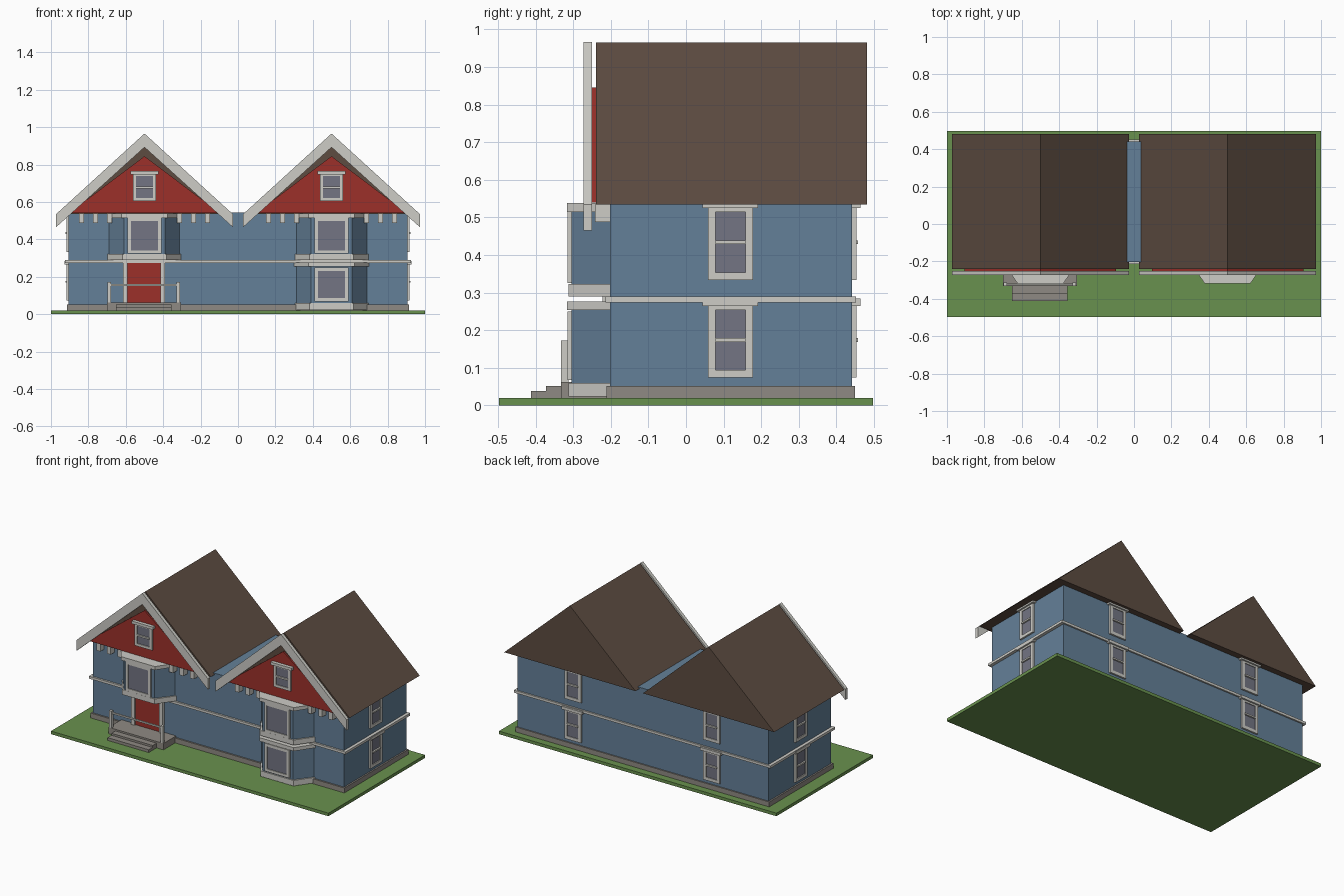
import bpy, bmesh, math
from mathutils import Matrix, Vector

if "Cube" in bpy.data.objects:
    bpy.data.objects.remove(bpy.data.objects["Cube"])


def srgb(r, g, b):
    def lin(c):
        c /= 255
        return c / 12.92 if c <= 0.04045 else ((c + 0.055) / 1.055) ** 2.4
    return (lin(r), lin(g), lin(b), 1)


def material(name, *rgb):
    m = bpy.data.materials.new(name)
    m.diffuse_color = srgb(*rgb)
    m.use_nodes = True
    m.node_tree.nodes["Principled BSDF"].inputs["Base Color"].default_value = m.diffuse_color
    return m


BLUE = material("blue_siding", 100, 128, 152)
TRIM = material("trim_white", 205, 204, 198)
RED = material("red_paint", 156, 48, 42)
ROOF = material("roof_brown", 93, 76, 65)
GRASS = material("grass_green", 105, 145, 78)
STONE = material("stone_grey", 143, 138, 131)
GLASS = material("glass_grey", 115, 117, 131)


def make(name, bm, mat):
    bmesh.ops.recalc_face_normals(bm, faces=bm.faces)
    me = bpy.data.meshes.new(name)
    bm.to_mesh(me)
    bm.free()
    me.materials.append(mat)
    ob = bpy.data.objects.new(name, me)
    bpy.context.collection.objects.link(ob)
    return ob


def boxes(name, mat, *spans, matrix=Matrix()):
    """One object from boxes given as (x0, x1, y0, y1, z0, z1)."""
    bm = bmesh.new()
    for x0, x1, y0, y1, z0, z1 in spans:
        c = Vector((x0 + x1, y0 + y1, z0 + z1)) / 2
        s = Matrix.Diagonal((x1 - x0, y1 - y0, z1 - z0, 1))
        bmesh.ops.create_cube(bm, size=1, matrix=matrix @ Matrix.Translation(c) @ s)
    return make(name, bm, mat)


def prism(name, mat, points, to3d, a, b):
    """Extrude a 2D outline between depths a and b."""
    bm = bmesh.new()
    lo = [bm.verts.new(to3d(u, v, a)) for u, v in points]
    hi = [bm.verts.new(to3d(u, v, b)) for u, v in points]
    bm.faces.new(lo)
    bm.faces.new(hi)
    for i in range(len(points)):
        j = (i + 1) % len(points)
        bm.faces.new((lo[i], lo[j], hi[j], hi[i]))
    return make(name, bm, mat)


def front(u, v, d):
    return (u, d, v)


def plan(u, v, d):
    return (u, v, d)


def window(name, x, y, angle, z0, z1, half, border, rail=None, cap=None):
    """Framed window on a wall; local -y points outwards."""
    m = Matrix.Translation((x, y, 0)) @ Matrix.Rotation(angle, 4, 'Z')
    g, t = half - border, 0.011
    bars = [(-half, -g, -t, 0, z0, z1), (g, half, -t, 0, z0, z1),
            (-g, g, -t, 0, z0, z0 + border), (-g, g, -t, 0, z1 - border, z1)]
    if rail:
        bars.append((-g, g, -0.016, 0, rail - 0.005, rail + 0.005))
    if cap:
        bars.append((-half - 0.014, half + 0.014, -0.022, 0, cap[0], cap[1]))
    boxes(name + "_frame", TRIM, *bars, matrix=m)
    boxes(name + "_glass", GLASS, (-g, g, -0.006, 0, z0 + border, z1 - border), matrix=m)


# Ground, foundation, walls and belt course
boxes("lawn", GRASS, (-1, 1, -0.497, 0.497, 0, 0.02))
boxes("foundation", STONE, (-0.915, 0.915, -0.212, 0.45, 0.02, 0.052))
boxes("walls", BLUE, (-0.905, 0.905, -0.202, 0.442, 0.052, 0.545))
boxes("belt_course", TRIM, (-0.925, 0.925, -0.214, 0.452, 0.274, 0.29))


def bay_part(name, mat, cx, grow, z0, z1):
    f, w, y = 0.11 + grow, 0.19 + grow, -0.304 - grow
    prism(name, mat, [(cx - w, -0.2), (cx - f, y), (cx + f, y), (cx + w, -0.2)], plan, z0, z1)


def bay(name, cx, sill, wall0, wall1, cap):
    """Three-sided bay with sill, cornice and front window."""
    bay_part(name + "_sill", TRIM, cx, 0.008, sill, wall0)
    bay_part(name + "_wall", BLUE, cx, 0, wall0, wall1)
    bay_part(name + "_cornice", TRIM, cx, 0.013, wall1, cap)


for side, cx in (("left", -0.5), ("right", 0.5)):
    # Roof, red gable and barge boards
    h = 0.473
    prism(side + "_roof", ROOF, [(cx - h, 0.535), (cx + h, 0.535), (cx, 0.965)],
          front, -0.24, 0.482)
    prism(side + "_gable", RED, [(cx - 0.405, 0.54), (cx + 0.405, 0.54), (cx, 0.845)],
          front, -0.25, -0.235)
    prism(side + "_barge_board", TRIM,
          [(cx - h, 0.535), (cx, 0.966), (cx + h, 0.535),
           (cx + h, 0.465), (cx, 0.893), (cx - h, 0.465)], front, -0.272, -0.25)
    window(side + "_gable_window", cx, -0.25, 0, 0.605, 0.755, 0.062, 0.017, 0.677,
           (0.747, 0.765))
    # Eave brackets
    boxes(side + "_brackets", TRIM,
          *[(cx + s * o - 0.014, cx + s * o + 0.014, -0.242, -0.2, 0.488, 0.535)
            for s in (-1, 1) for o in (0.187, 0.262, 0.337)])
    # Upper bay
    bay(side + "_upper_bay", cx, 0.29, 0.323, 0.515, 0.538)
    window(side + "_upper_bay_window", cx, -0.304, 0, 0.325, 0.515, 0.09, 0.017)
    # Back windows and side windows, on two floors
    s = 1 if cx > 0 else -1
    for floor, z0, z1, cap in (("lower", 0.074, 0.274, (0.265, 0.284)),
                               ("upper", 0.334, 0.534, (0.525, 0.538))):
        window(f"{side}_{floor}_back_window", cx, 0.442, math.pi, z0, z1, 0.06, 0.02,
               z0 + 0.1, cap)
        window(f"{side}_{floor}_side_window", s * 0.905, 0.118, s * math.pi / 2, z0, z1,
               0.06, 0.02, z0 + 0.1, cap)

# Lower bay on the right
bay("right_lower_bay", 0.5, 0.024, 0.06, 0.254, 0.277)
window("right_lower_bay_window", 0.5, -0.304, 0, 0.068, 0.25, 0.09, 0.018)

# Entrance: door, frame, porch, steps and railing
boxes("door", RED, (-0.59, -0.415, -0.212, -0.2, 0.06, 0.285))
boxes("door_frame", TRIM, (-0.615, -0.59, -0.222, -0.2, 0.06, 0.29),
      (-0.415, -0.39, -0.222, -0.2, 0.06, 0.29))
boxes("porch", STONE, (-0.7, -0.305, -0.332, -0.2, 0.02, 0.062))
boxes("steps", STONE, (-0.652, -0.355, -0.372, -0.33, 0.02, 0.051),
      (-0.652, -0.355, -0.412, -0.37, 0.02, 0.038))
boxes("porch_railing", TRIM, (-0.698, -0.68, -0.332, -0.312, 0.062, 0.172),
      (-0.328, -0.31, -0.332, -0.312, 0.062, 0.172),
      (-0.68, -0.328, -0.326, -0.317, 0.152, 0.162))
